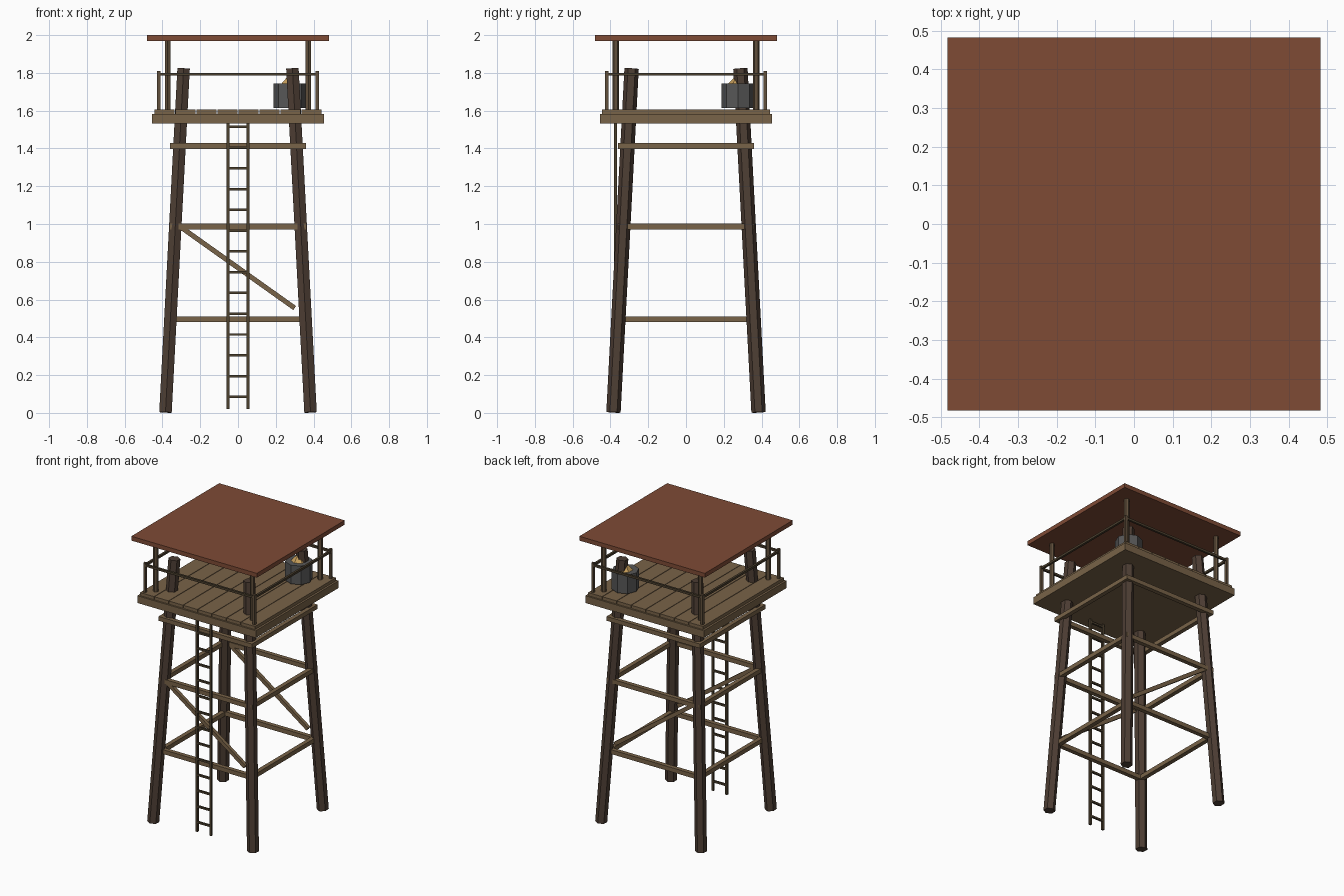
import bpy
from mathutils import Vector

if "Cube" in bpy.data.objects:
    bpy.data.objects.remove(bpy.data.objects["Cube"])


def material(name, rgb):
    m = bpy.data.materials.new(name)
    m.diffuse_color = (*rgb, 1)
    m.use_nodes = True
    m.node_tree.nodes["Principled BSDF"].inputs["Base Color"].default_value = m.diffuse_color
    return m


DARK = material("dark_timber", (0.075, 0.048, 0.034))
WOOD = material("timber", (0.19, 0.125, 0.065))
POLE = material("pole_wood", (0.12, 0.08, 0.045))
RUNG = material("ladder_wood", (0.07, 0.05, 0.027))
ROOF = material("roof_red", (0.21, 0.07, 0.036))
IRON = material("iron", (0.095, 0.095, 0.095))
FIRE = material("ember", (0.55, 0.33, 0.1))


def finish(name, mat):
    o = bpy.context.object
    o.name = name
    o.data.materials.append(mat)
    return o


def box(name, centre, size, mat):
    bpy.ops.mesh.primitive_cube_add(size=1, location=centre)
    o = finish(name, mat)
    o.scale = size
    return o


def pole(name, a, b, r, mat, sides=6, r2=None):
    a, b = Vector(a), Vector(b)
    d = b - a
    bpy.ops.mesh.primitive_cone_add(vertices=sides, radius1=r, radius2=r if r2 is None else r2,
                                    depth=d.length, location=(a + b) / 2)
    o = finish(name, mat)
    o.rotation_mode = 'QUATERNION'
    o.rotation_quaternion = Vector((0, 0, 1)).rotation_difference(d)
    return o


# Corner parts: splayed legs, roof posts, railing posts
for sx in (-1, 1):
    for sy in (-1, 1):
        pole("leg", (sx * .384, sy * .384, .003), (sx * .288, sy * .288, 1.823), .038, DARK)
        pole("roof_post", (sx * .372, sy * .372, 1.6), (sx * .372, sy * .372, 1.975), .017, POLE)
        box("rail_post", (sx * .42, sy * .42, 1.705), (.018, .018, .21), POLE)

# Horizontal braces, diagonals and rails on each side
for s in (-1, 1):
    for z in (.495, .987, 1.413):
        box("brace_x", (0, s * .345, z), (.72, .03, .03), WOOD)
        box("brace_y", (s * .345, 0, z), (.03, .72, .03), WOOD)
    a, b = Vector((-.305, s * .345, .985)), Vector((.3, s * .345, .555))
    d = box("diagonal_brace", (a + b) / 2, ((b - a).length, .024, .026), WOOD)
    d.rotation_mode = 'QUATERNION'
    d.rotation_quaternion = Vector((1, 0, 0)).rotation_difference(b - a)
    box("rail_x", (0, s * .42, 1.793), (.84, .015, .015), RUNG)
    box("rail_y", (s * .42, 0, 1.793), (.015, .84, .015), RUNG)

# Platform slab with planks
box("platform", (0, 0, 1.558), (.912, .912, .05), WOOD)
for i in range(8):
    box("plank", ((i - 3.5) * .111, 0, 1.593), (.107, .89, .024), WOOD)

# Flat roof
box("roof", (0, 0, 1.985), (.966, .966, .03), ROOF)

# Ladder
for s in (-1, 1):
    box("ladder_rail", (s * .053, -.373, .78), (.015, .015, 1.52), RUNG)
for i in range(14):
    box("ladder_rung", (0, -.373, .085 + i * .11), (.106, .013, .013), RUNG)

# Fire bucket in the back right corner
pole("bucket", (.275, .275, 1.615), (.275, .275, 1.745), .087, IRON, 8)
pole("embers", (.275, .275, 1.74), (.275, .275, 1.795), .055, FIRE, 6, 0)
